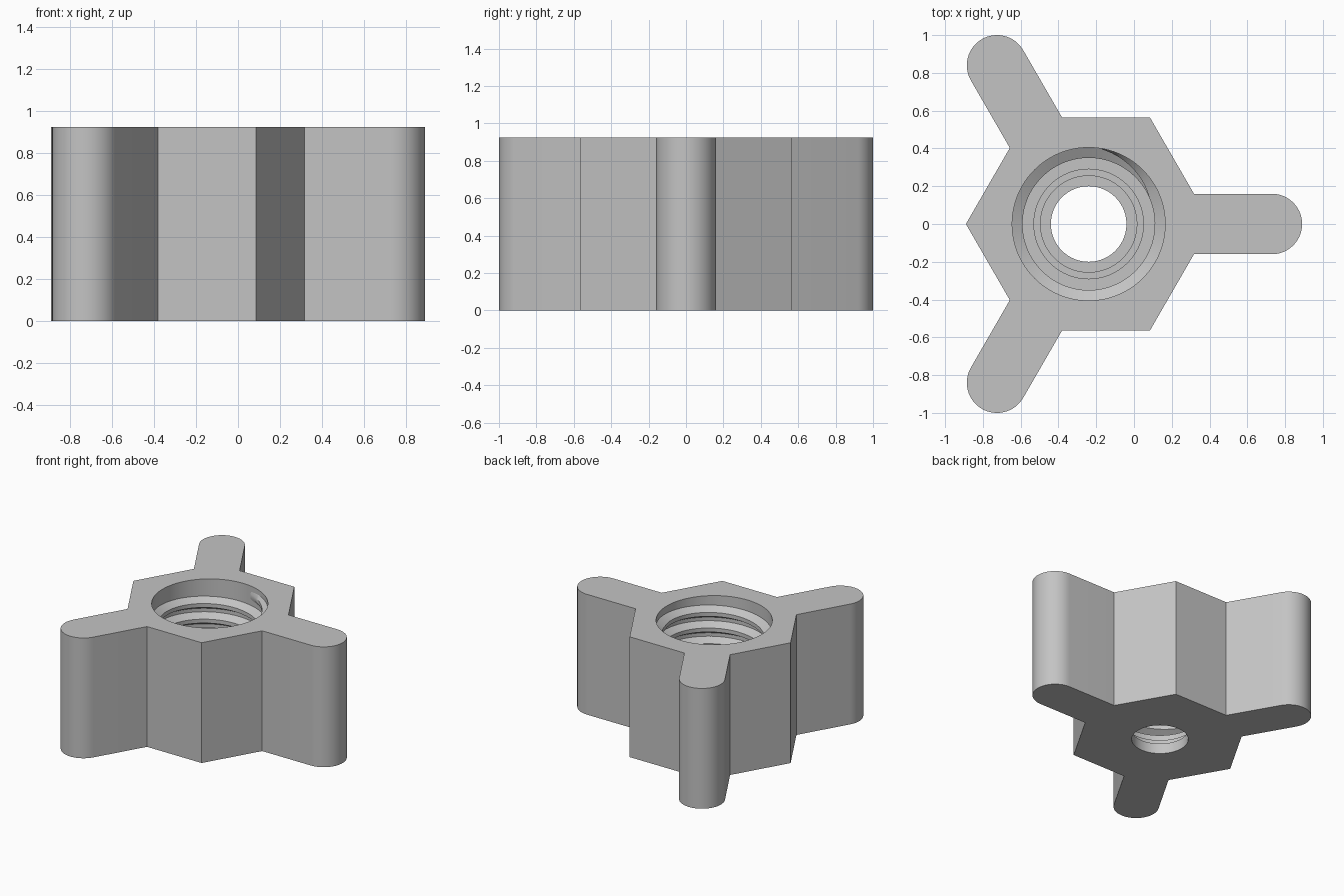
import bpy, bmesh
from math import cos, sin, pi, radians
from mathutils import Vector, Matrix

old = bpy.data.objects.get("Cube")
if old:
    bpy.data.objects.remove(old)

CENTRE = Vector((-0.24, 0, 0))   # axis of the bore
HEIGHT = 0.925
HEX_R, ARM_HALF, ARM_REACH = 0.65, 0.16, 0.97
BORE_R, CREST_R = 0.405, 0.35
SEGS = 96

grey = bpy.data.materials.new("plain grey")
grey.use_nodes = True
colour = (0.55, 0.55, 0.55, 1)
grey.diffuse_color = colour
grey.node_tree.nodes["Principled BSDF"].inputs["Base Color"].default_value = colour


def make_object(name, bm):
    bmesh.ops.recalc_face_normals(bm, faces=bm.faces)
    mesh = bpy.data.meshes.new(name)
    bm.to_mesh(mesh)
    bm.free()
    mesh.materials.append(grey)
    obj = bpy.data.objects.new(name, mesh)
    bpy.context.collection.objects.link(obj)
    obj.location = CENTRE
    return obj


def smooth(obj):
    bpy.ops.object.select_all(action='DESELECT')
    obj.select_set(True)
    bpy.context.view_layer.objects.active = obj
    bpy.ops.object.shade_smooth_by_angle(angle=radians(30))


# Hexagonal hub with three round-ended arms, extruded from one outline
root_x = HEX_R - ARM_HALF / 3 ** 0.5
sector = [Vector((root_x, -ARM_HALF, 0))]
for i in range(33):
    a = -pi / 2 + pi * i / 32
    sector.append(Vector((ARM_REACH + ARM_HALF * cos(a), ARM_HALF * sin(a), 0)))
sector += [Vector((root_x, ARM_HALF, 0)),
           Vector((HEX_R * cos(pi / 3), HEX_R * sin(pi / 3), 0))]
bm = bmesh.new()
outline = [bm.verts.new(Matrix.Rotation(k * 2 * pi / 3, 3, 'Z') @ p)
           for k in range(3) for p in sector]
base = bm.faces.new(outline)
grown = bmesh.ops.extrude_face_region(bm, geom=[base])
bmesh.ops.translate(bm, vec=(0, 0, HEIGHT),
                    verts=[v for v in grown["geom"] if isinstance(v, bmesh.types.BMVert)])
body = make_object("knob_body", bm)

# Stepped bore, lathed and cut out of the body
steps = [(0.2, -0.1), (0.2, 0.08), (0.255, 0.08), (0.255, 0.14), (0.29, 0.14),
         (0.29, 0.2), (BORE_R, 0.2), (BORE_R, HEIGHT + 0.1)]
bm = bmesh.new()
rings = [[bm.verts.new((r * cos(2 * pi * i / SEGS), r * sin(2 * pi * i / SEGS), z))
          for i in range(SEGS)] for r, z in steps]
for low, high in zip(rings, rings[1:]):
    for i in range(SEGS):
        j = (i + 1) % SEGS
        bm.faces.new((low[i], low[j], high[j], high[i]))
bm.faces.new(rings[0])
bm.faces.new(rings[-1])
cutter = make_object("bore_cutter", bm)
cutter.hide_render = True
cut = body.modifiers.new("bore", 'BOOLEAN')
cut.object = cutter
cut.operation = 'DIFFERENCE'
cut.solver = 'EXACT'
bpy.context.view_layer.objects.active = body
bpy.ops.object.modifier_apply(modifier=cut.name)
bpy.data.objects.remove(cutter)
smooth(body)

# Helical thread ridge, fading out at both ends
PITCH, TURNS, TOP_Z, TOP_ANGLE = 0.12, 5, 0.85, radians(80)
bm = bmesh.new()
count = TURNS * SEGS
sections = []
for i in range(count + 1):
    back = 2 * pi * (count - i) / SEGS
    a, z = TOP_ANGLE - back, TOP_Z - PITCH * back / (2 * pi)
    fade = min(1, (min(i, count - i) + 1) / (SEGS / 6))
    inner = BORE_R - (BORE_R - CREST_R) * fade
    profile = [(BORE_R + 0.006, -0.05), (inner, -0.015), (inner, 0.015), (BORE_R + 0.006, 0.05)]
    sections.append([bm.verts.new((r * cos(a), r * sin(a), z + dz)) for r, dz in profile])
for s, t in zip(sections, sections[1:]):
    for k in range(4):
        n = (k + 1) % 4
        bm.faces.new((s[k], s[n], t[n], t[k]))
bm.faces.new(sections[0])
bm.faces.new(sections[-1])
smooth(make_object("thread_ridge", bm))
